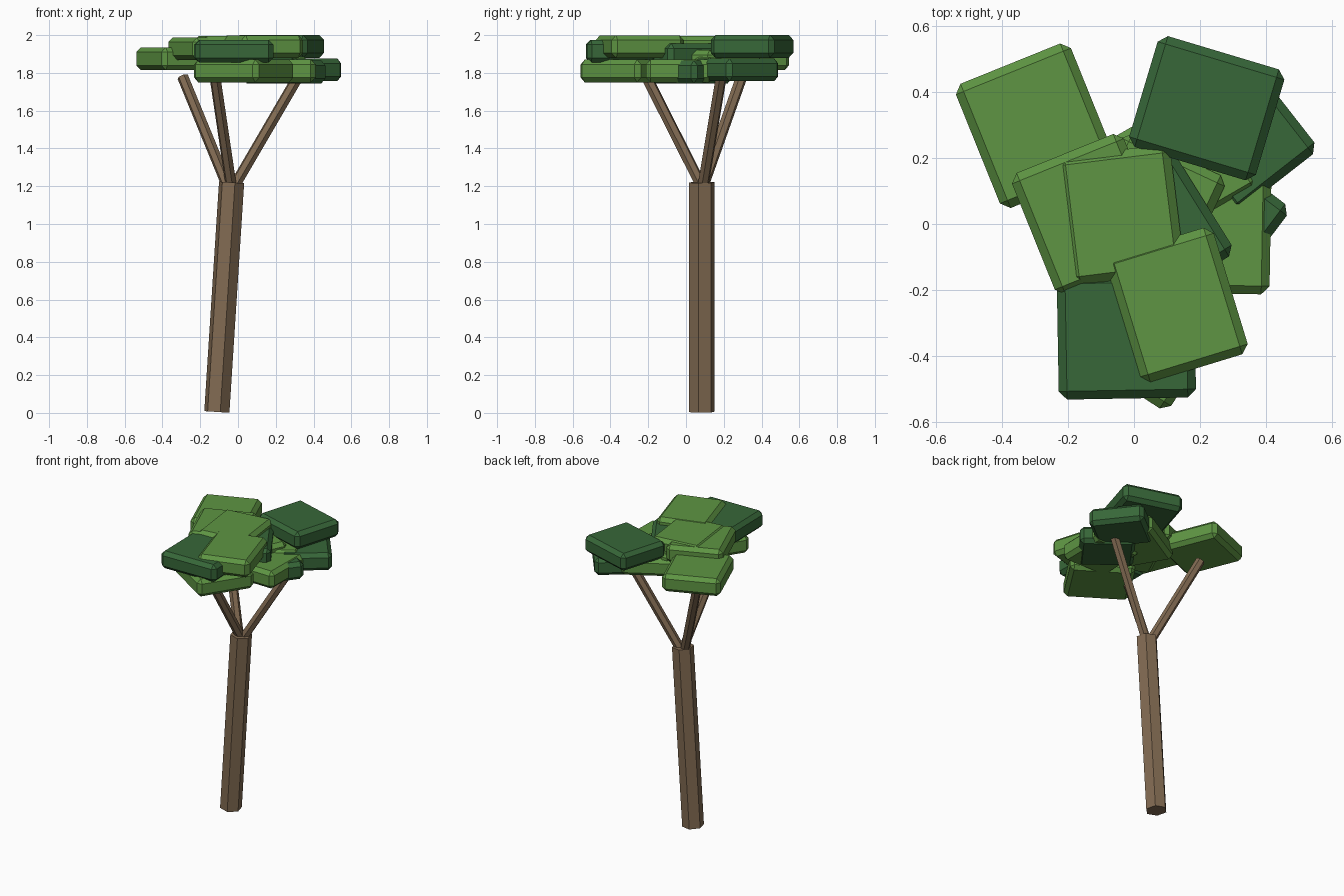
import bpy
from math import radians
from mathutils import Vector, Quaternion

cube = bpy.data.objects.get("Cube")
if cube:
    bpy.data.objects.remove(cube, do_unlink=True)


def material(name, rgb):
    mat = bpy.data.materials.new(name)
    mat.use_nodes = True
    mat.diffuse_color = (*rgb, 1)
    node = next(n for n in mat.node_tree.nodes if n.type == 'BSDF_PRINCIPLED')
    node.inputs["Base Color"].default_value = (*rgb, 1)
    return mat


bark = material("bark brown", (0.22, 0.145, 0.084))
light = material("light leaf green", (0.112, 0.30, 0.056))
dark = material("dark leaf green", (0.038, 0.135, 0.04))


def limb(name, start, end, radius, turn):
    """Six-sided post running from start to end."""
    a, b = Vector(start), Vector(end)
    axis = b - a
    bpy.ops.mesh.primitive_cylinder_add(vertices=6, radius=radius,
                                        depth=axis.length, location=(a + b) / 2)
    obj = bpy.context.object
    obj.name = name
    spin = Quaternion((0, 0, 1), radians(turn))
    lean = Vector((0, 0, 1)).rotation_difference(axis)
    obj.rotation_euler = (lean @ spin).to_euler()
    obj.data.materials.append(bark)


def leaf_pad(name, x, y, top, width, length, angle, mat):
    """Flat chamfered slab of foliage, turned about the vertical."""
    thick = 0.12
    bpy.ops.mesh.primitive_cube_add(size=1, location=(x, y, top - thick / 2))
    obj = bpy.context.object
    obj.name = name
    obj.scale = (width, length, thick)
    bpy.ops.object.transform_apply(location=False, rotation=False, scale=True)
    obj.rotation_euler.z = radians(angle)
    obj.data.materials.append(mat)
    bevel = obj.modifiers.new("chamfer", 'BEVEL')
    bevel.width = 0.025
    bevel.segments = 1


# Leaning trunk and three branches
limb("trunk", (-0.112, 0.083, 0.005), (-0.034, 0.083, 1.22), 0.069, 15)
fork = (-0.036, 0.083, 1.2)
limb("left_branch", (-0.02, 0.09, 1.2), (0.33, 0.19, 1.8), 0.03, 15)
limb("right_branch", (-0.055, 0.09, 1.2), (-0.293, 0.295, 1.78), 0.03, 15)
limb("front_branch", fork, (-0.125, -0.22, 1.8), 0.03, 15)

# Lower foliage
leaf_pad("low_front_pad", 0.03, -0.30, 1.87, 0.38, 0.41, 57, light)
leaf_pad("low_left_pad", 0.24, -0.03, 1.87, 0.345, 0.36, -1, light)
leaf_pad("low_middle_pad", 0.12, 0.165, 1.885, 0.41, 0.35, 30, light)
leaf_pad("low_inner_pad", 0.244, 0.027, 1.865, 0.31, 0.35, 53, dark)
leaf_pad("low_back_left_pad", 0.327, 0.266, 1.876, 0.32, 0.35, 38, dark)

# Middle foliage
leaf_pad("back_right_pad", -0.298, 0.297, 1.935, 0.375, 0.405, 22, light)
leaf_pad("inner_light_pad", 0.047, 0.035, 1.92, 0.345, 0.385, -25, light)
leaf_pad("inner_dark_pad", 0.063, -0.008, 1.955, 0.335, 0.39, 32, dark)
leaf_pad("front_dark_pad", -0.023, -0.34, 1.975, 0.415, 0.375, 1, dark)

# Upper foliage
leaf_pad("right_top_pad", -0.135, 0.03, 1.988, 0.365, 0.395, 22, light)
leaf_pad("center_top_pad", -0.04, 0.028, 1.996, 0.345, 0.39, 7, light)
leaf_pad("front_top_pad", 0.13, -0.245, 1.999, 0.34, 0.4, 17, light)
leaf_pad("back_dark_pad", 0.22, 0.35, 2.0, 0.4, 0.35, -16.7, dark)
